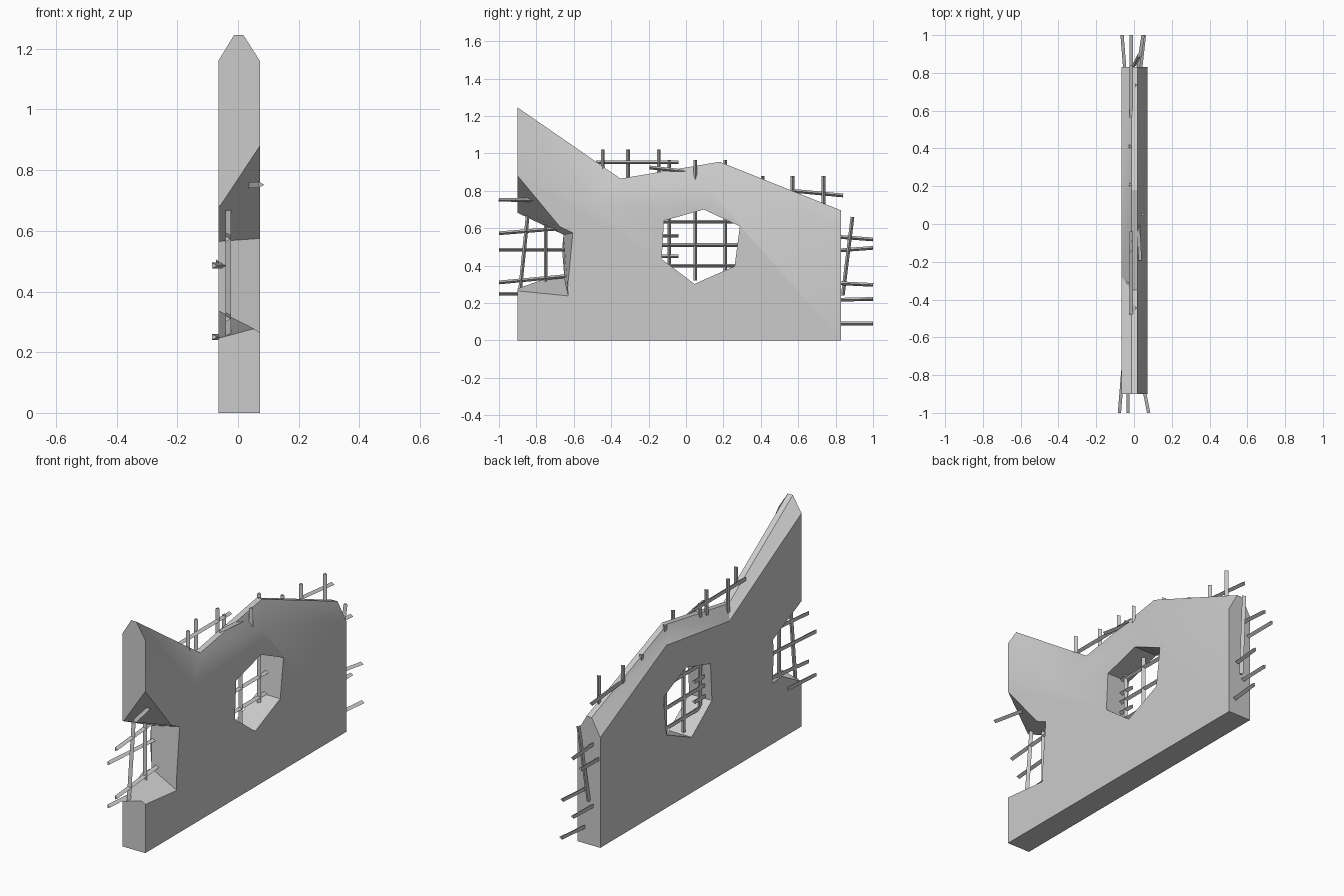
import bpy, bmesh, math
from mathutils import Vector

if "Cube" in bpy.data.objects:
    bpy.data.objects.remove(bpy.data.objects["Cube"])


def make_object(name, bm):
    bmesh.ops.recalc_face_normals(bm, faces=bm.faces[:])
    mesh = bpy.data.meshes.new(name)
    bm.to_mesh(mesh)
    bm.free()
    obj = bpy.data.objects.new(name, mesh)
    bpy.context.collection.objects.link(obj)
    return obj


def prism(name, left, right, xl, xr):
    """Loft between a (y, z) outline at xl and one at xr."""
    bm = bmesh.new()
    a = [bm.verts.new((xl, y, z)) for y, z in left]
    b = [bm.verts.new((xr, y, z)) for y, z in right]
    n = len(a)
    bm.faces.new(a)
    bm.faces.new(b[::-1])
    for i in range(n):
        bm.faces.new((a[i], a[(i + 1) % n], b[(i + 1) % n], b[i]))
    return make_object(name, bm)


# Wall slab: four length-wise outlines (two faces and the chipped ridge between)
XL, XR = -0.065, 0.072
left_top = [(-0.9, 1.16), (-0.28, 0.81), (0.26, 0.885), (0.83, 0.6)]
ridge = [(-0.9, 1.245), (-0.35, 0.865), (0.18, 0.955), (0.83, 0.695)]
right_top = [(-0.9, 1.16), (-0.495, 0.727), (0.1, 0.838), (0.83, 0.598)]
bm = bmesh.new()
rows = [[bm.verts.new((x, y, z)) for y, z in pts] for x, pts in
        ((XL, left_top), (-0.013, ridge), (0.018, ridge), (XR, right_top))]
base = [[bm.verts.new((x, y, 0)) for y in (-0.9, 0.83)] for x in (XL, XR)]
for a, b in zip(rows, rows[1:]):
    for i in range(3):
        bm.faces.new((a[i], a[i + 1], b[i + 1], b[i]))
for row, bottom in ((rows[0], base[0]), (rows[3], base[1])):
    bm.faces.new(row + bottom[::-1])
for end, k in ((0, 0), (3, 1)):
    bm.faces.new([r[end] for r in rows] + [base[1][k], base[0][k]])
bm.faces.new((base[0][0], base[0][1], base[1][1], base[1][0]))
wall = make_object("broken_wall", bm)

# Six-sided hole and tapering end notch
hole = [(0.095, 0.7), (0.288, 0.61), (0.26, 0.397), (0.045, 0.302),
        (-0.13, 0.435), (-0.118, 0.64)]
notch_l = [(-0.9, 0.73), (-0.655, 0.565), (-0.65, 0.33), (-0.9, 0.232)]
notch_r = [(-0.9, 0.895), (-0.605, 0.575), (-0.63, 0.238), (-0.9, 0.232)]


def extend(outline, xs, other):
    """Extrapolate the outline past the wall face, and outward past its end."""
    t = xs
    pts = [(y + (y - oy) * t, z + (z - oz) * t)
           for (y, z), (oy, oz) in zip(outline, other)]
    (y0, z0), (y1, z1) = pts[0], pts[1]
    slope = (z0 - z1) / (y0 - y1)
    (y3, z3), (y2, z2) = pts[3], pts[2]
    slope2 = (z3 - z2) / (y3 - y2)
    pts[0] = (-1.0, z0 + slope * (-1.0 - y0))
    pts[3] = (-1.0, z3 + slope2 * (-1.0 - y3))
    return pts


m = 0.05
w = XR - XL
cutters = [prism("hole_cutter", hole, hole, -0.2, 0.2),
           prism("notch_cutter", extend(notch_l, m / w, notch_r),
                 extend(notch_r, m / w, notch_l), XL - m, XR + m)]
bpy.context.view_layer.objects.active = wall
for c in cutters:
    c.hide_render = True
    mod = wall.modifiers.new("cut", "BOOLEAN")
    mod.operation, mod.solver, mod.object = "DIFFERENCE", "EXACT", c
    bpy.ops.object.modifier_apply(modifier=mod.name)
    bpy.data.objects.remove(c)


# Reinforcing bars: three-sided rods with the edge turned to +x
def bars(name, segments, r=0.0115):
    bm = bmesh.new()
    for p, q in segments:
        p, q = Vector(p), Vector(q)
        d = (q - p).normalized()
        u = (Vector((1, 0, 0)) - d * d.x).normalized()
        v = d.cross(u)
        off = [r * (math.cos(k * math.tau / 3) * u + math.sin(k * math.tau / 3) * v)
               for k in range(3)]
        a = [bm.verts.new(p + o) for o in off]
        b = [bm.verts.new(q + o) for o in off]
        bm.faces.new(a)
        bm.faces.new(b)
        for i in range(3):
            j = (i + 1) % 3
            bm.faces.new((a[i], a[j], b[j], b[i]))
    return make_object(name, bm)


# Upright bars sticking out of the top: x, y, bottom z, top z
top_posts = [(0.01, -0.445, 0.84, 1.02), (-0.035, -0.31, 0.8, 1.02),
             (-0.02, -0.145, 0.8, 1.02), (-0.02, -0.09, 0.8, 0.965),
             (0.045, 0.05, 0.85, 0.965), (-0.02, 0.21, 0.8, 0.965),
             (-0.02, 0.41, 0.7, 0.88), (-0.02, 0.57, 0.7, 0.88),
             (0.01, 0.735, 0.7, 0.88)]
bars("top_posts", [((x, y, a), (x, y, b)) for x, y, a, b in top_posts])

# Lengthwise bars lying along the top
bars("top_rails", [((-0.018, -0.48, 0.952), (-0.018, -0.04, 0.952)),
                   ((0.03, -0.195, 0.925), (0.018, 0.01, 0.902)),
                   ((-0.018, 0.57, 0.8), (-0.018, 0.84, 0.775))])

# Grid inside the hole
grid = [((-0.02, y, 0.32), (-0.02, y, 0.72)) for y in (-0.09, 0.05, 0.21)]
grid += [((-0.02, -0.14, z), (-0.02, e, z)) for z, e in
         ((0.635, 0.3), (0.51, 0.3), (0.4, 0.28), (0.56, -0.04), (0.45, -0.04))]
bars("hole_grid", grid)

# Bars in the end notch
bars("notch_bars", [((-0.035, -0.75, 0.26), (-0.035, -0.75, 0.67)),
                    ((-0.035, -0.89, 0.24), (-0.035, -0.84, 0.73)),
                    ((0.075, -1, 0.752), (0.03, -0.78, 0.75)),
                    ((-0.035, -1, 0.573), (-0.035, -0.66, 0.6)),
                    ((-0.08, -1, 0.485), (-0.05, -0.63, 0.485)),
                    ((-0.035, -1, 0.31), (-0.035, -0.63, 0.345)),
                    ((-0.08, -1, 0.25), (-0.062, -0.78, 0.25))])

# Bars at the far end
bars("end_bars", [((-0.018, 0.8, 0.555), (-0.018, 1, 0.54)),
                  ((-0.05, 0.8, 0.48), (-0.066, 1, 0.495)),
                  ((0.015, 0.8, 0.307), (0.045, 1, 0.297)),
                  ((-0.018, 0.8, 0.217), (-0.018, 1, 0.222)),
                  ((0.03, 0.8, 0.09), (0.052, 1, 0.09)),
                  ((0.0, 0.838, 0.24), (0.025, 0.89, 0.66))])

# Soft shading on the chipped wall surfaces
bpy.ops.object.select_all(action="DESELECT")
wall.select_set(True)
bpy.context.view_layer.objects.active = wall
bpy.ops.object.shade_smooth_by_angle(angle=math.radians(30))
